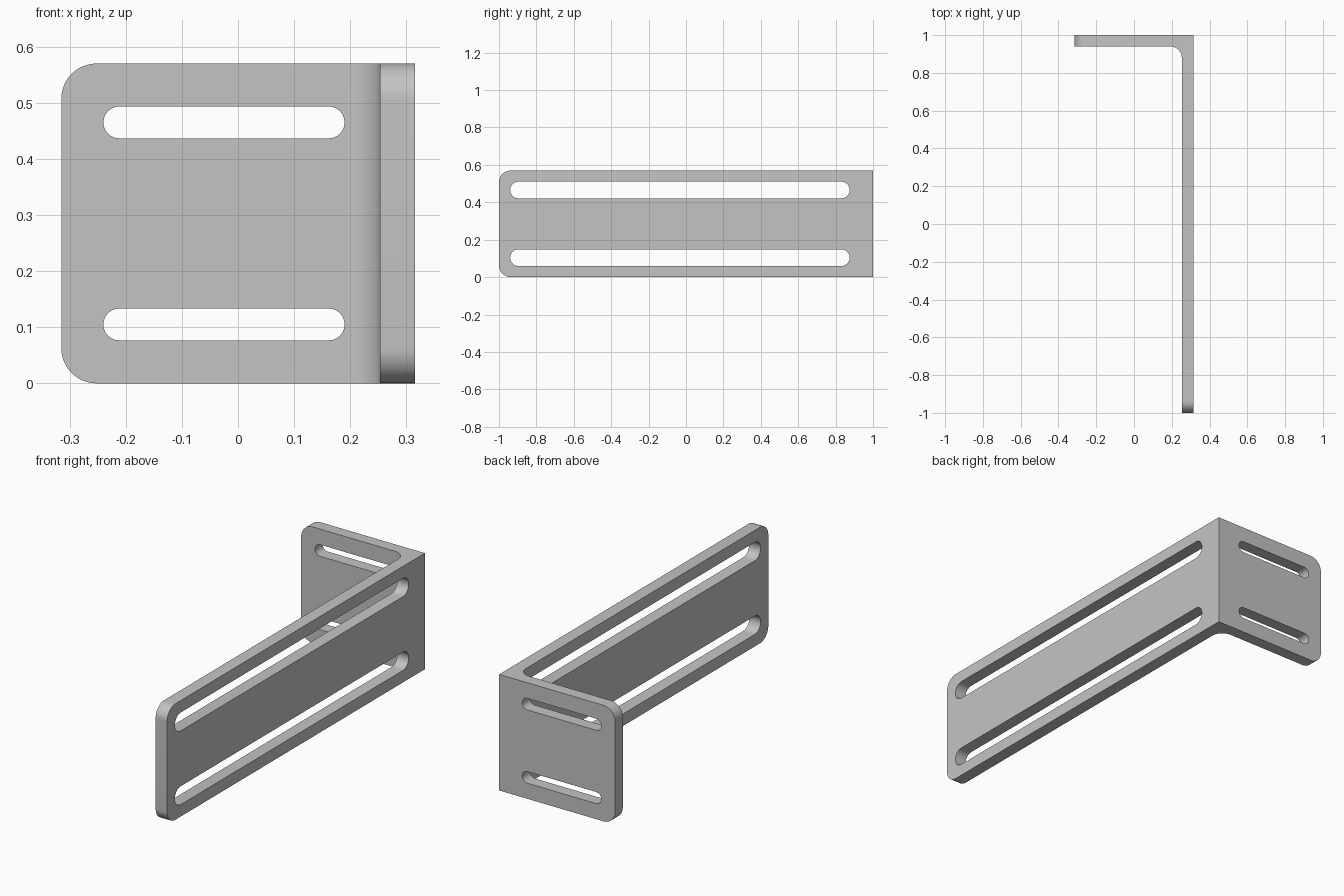
import bpy, bmesh, math

if "Cube" in bpy.data.objects:
    bpy.data.objects.remove(bpy.data.objects["Cube"])

W, L, H = 0.315, 1.0, 0.57      # half width, half length, height
TX, TY = 0.253, 0.94            # inner faces of the long and short plates
R_IN, R_OUT = 0.06, 0.063       # inside bend radius, plate corner radius

steel = bpy.data.materials.new("plain grey")
steel.diffuse_color = (0.55, 0.55, 0.55, 1)
steel.use_nodes = True
steel.node_tree.nodes["Principled BSDF"].inputs["Base Color"].default_value = steel.diffuse_color


def prism(name, pts, axis, a, b):
    """Extrude a closed 2D outline along one axis from a to b."""
    def place(p, t):
        return {"x": (t, p[0], p[1]), "y": (p[0], t, p[1]), "z": (p[0], p[1], t)}[axis]
    bm = bmesh.new()
    face = bm.faces.new([bm.verts.new(place(p, a)) for p in pts])
    ext = bmesh.ops.extrude_face_region(bm, geom=[face])
    shift = [p - q for p, q in zip(place((0, 0), b), place((0, 0), a))]
    bmesh.ops.translate(bm, vec=shift,
                        verts=[v for v in ext["geom"] if isinstance(v, bmesh.types.BMVert)])
    bmesh.ops.recalc_face_normals(bm, faces=bm.faces)
    mesh = bpy.data.meshes.new(name)
    bm.to_mesh(mesh)
    bm.free()
    ob = bpy.data.objects.new(name, mesh)
    bpy.context.collection.objects.link(ob)
    return ob


def arc(cx, cy, r, a0, a1, n=12):
    angles = [math.radians(a0 + (a1 - a0) * i / n) for i in range(n + 1)]
    return [(cx + r * math.cos(a), cy + r * math.sin(a)) for a in angles]


def slot(name, u0, u1, z, r, axis, a, b):
    """Round-ended slot cutter."""
    pts = arc(u1 - r, z, r, -90, 90) + arc(u0 + r, z, r, 90, 270)
    ob = prism(name, pts, axis, a, b)
    ob.hide_render = True
    return ob


# L-shaped bracket with a filleted inside bend
outline = [(W, -L), (W, L), (-W, L), (-W, TY)]
outline += arc(TX - R_IN, TY - R_IN, R_IN, 90, 0)
outline += [(TX, -L)]
bracket = prism("bracket", outline, "z", 0, H)
bracket.data.materials.append(steel)

# Rounded corners at the free end of each plate
bm = bmesh.new()
bm.from_mesh(bracket.data)
corners = []
for e in bm.edges:
    p, q = (v.co for v in e.verts)
    level = abs(p.z - q.z) < 1e-4
    front = p.y < -0.99 and q.y < -0.99
    left = p.x < -0.31 and q.x < -0.31
    if level and (front or left):
        corners.append(e)
bmesh.ops.bevel(bm, geom=corners, offset=R_OUT, offset_type='OFFSET',
                segments=12, profile=0.5, affect='EDGES')
bm.to_mesh(bracket.data)
bm.free()

# Mirrored pairs of slots in both plates
cutters = []
for side in (-1, 1):
    cutters.append(slot("long_slot_cutter", -0.94, 0.875, H / 2 + side * 0.181, 0.045, "x", 0.2, 0.4))
    cutters.append(slot("short_slot_cutter", -0.24, 0.19, H / 2 + side * 0.18, 0.0285, "y", 0.9, 1.1))
for c in cutters:
    mod = bracket.modifiers.new("slot", 'BOOLEAN')
    mod.operation, mod.solver, mod.object = 'DIFFERENCE', 'EXACT', c

bpy.context.view_layer.objects.active = bracket
bracket.select_set(True)
for mod in list(bracket.modifiers):
    bpy.ops.object.modifier_apply(modifier=mod.name)
for c in cutters:
    bpy.data.objects.remove(c)
bpy.ops.object.shade_smooth_by_angle(angle=math.radians(30))
